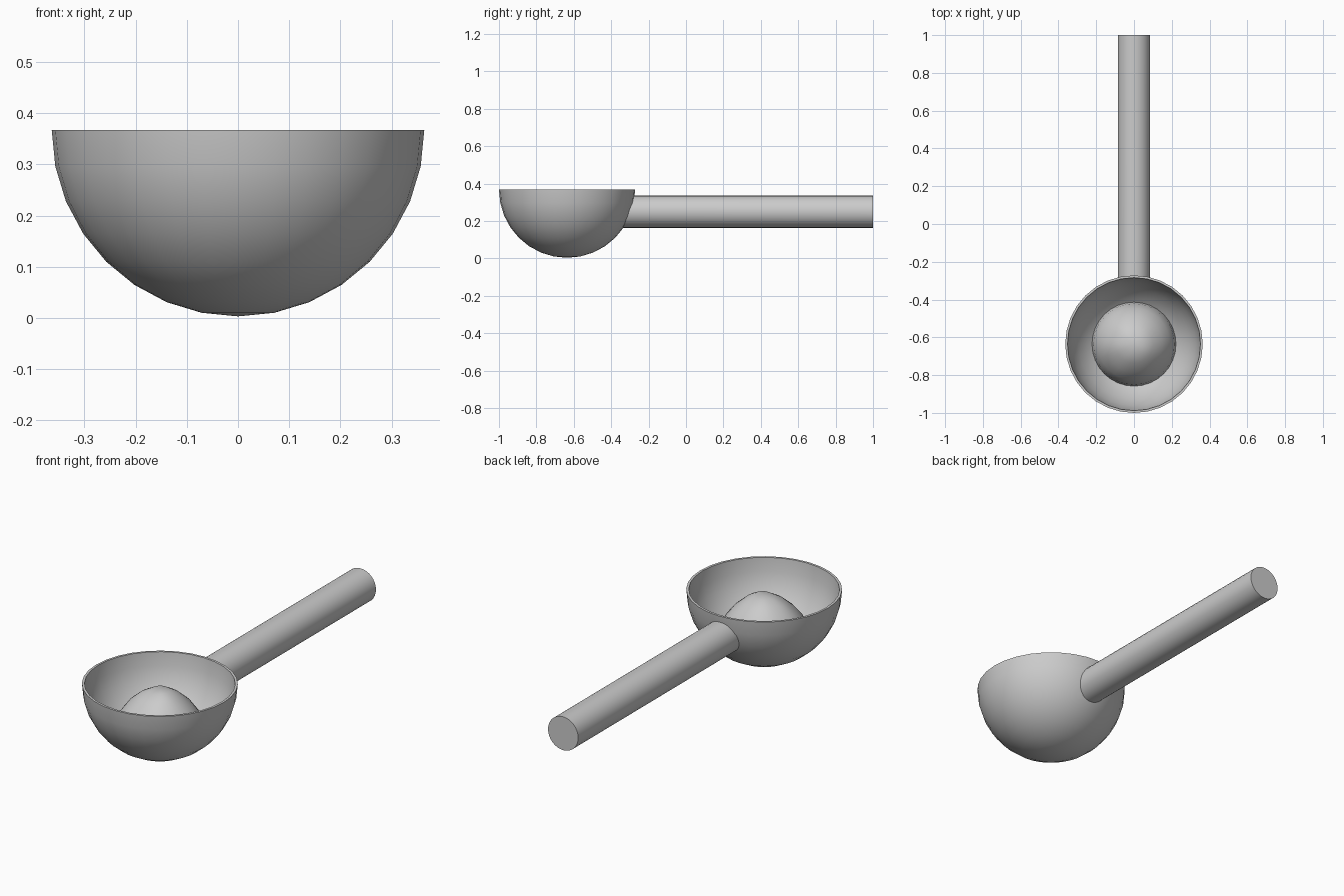
import bpy, bmesh, math
from mathutils import Vector, noise

if "Cube" in bpy.data.objects:
    bpy.data.objects.remove(bpy.data.objects["Cube"])

CY, RIM_Z = -0.636, 0.367      # bowl axis and rim height
R_OUT, R_IN = 0.364, 0.352     # bowl radii
SIDES = 32


def finish(name, bm, angle=40):
    bmesh.ops.recalc_face_normals(bm, faces=bm.faces[:])
    me = bpy.data.meshes.new(name)
    bm.to_mesh(me)
    bm.free()
    ob = bpy.data.objects.new(name, me)
    bpy.context.collection.objects.link(ob)
    bpy.ops.object.select_all(action='DESELECT')
    ob.select_set(True)
    bpy.context.view_layer.objects.active = ob
    bpy.ops.object.shade_smooth_by_angle(angle=math.radians(angle))
    return ob


def lathe(profile):
    """Spin a (radius, z) profile around the bowl axis."""
    bm = bmesh.new()
    vs = [bm.verts.new((r, CY, z)) for r, z in profile]
    edges = [bm.edges.new(p) for p in zip(vs, vs[1:])]
    bmesh.ops.spin(bm, geom=vs + edges, cent=(0, CY, 0), axis=(0, 0, 1),
                   angle=2 * math.pi, steps=SIDES, use_duplicate=False)
    bmesh.ops.remove_doubles(bm, verts=bm.verts[:], dist=1e-4)
    return bm


def arc(radius, steps=8):
    return [(radius * math.sin(a), RIM_Z - radius * math.cos(a))
            for a in (i * math.pi / 2 / steps for i in range(steps + 1))]


# Bowl: hollow hemisphere with a thin flat rim
finish("bowl", lathe(arc(R_OUT) + arc(R_IN)[::-1]))

# Heap in the bowl: slightly lumpy rounded mound
bm = lathe([(0, 0.335), (0.05, 0.331), (0.10, 0.305), (0.15, 0.26),
            (0.19, 0.205), (0.214, 0.15), (0.223, 0.092), (0, 0.092)])
for v in bm.verts:
    if v.co.z > 0.1:
        v.co.z += 0.008 * noise.noise(Vector(v.co) * 9)
finish("heap", bm, 60)

# Handle: cylinder whose inner end follows the bowl wall
bm = bmesh.new()
HZ, HR, R_MID = 0.249, 0.086, 0.357
inner, outer = [], []
for i in range(SIDES):
    a = 2 * math.pi * i / SIDES
    x, z = HR * math.cos(a), HZ + HR * math.sin(a)
    y = CY + math.sqrt(R_MID ** 2 - x * x - (z - RIM_Z) ** 2)
    inner.append(bm.verts.new((x, y, z)))
    outer.append(bm.verts.new((x, 1.0, z)))
for i in range(SIDES):
    j = (i + 1) % SIDES
    bm.faces.new((inner[i], inner[j], outer[j], outer[i]))
bm.faces.new(outer)
finish("handle", bm)
